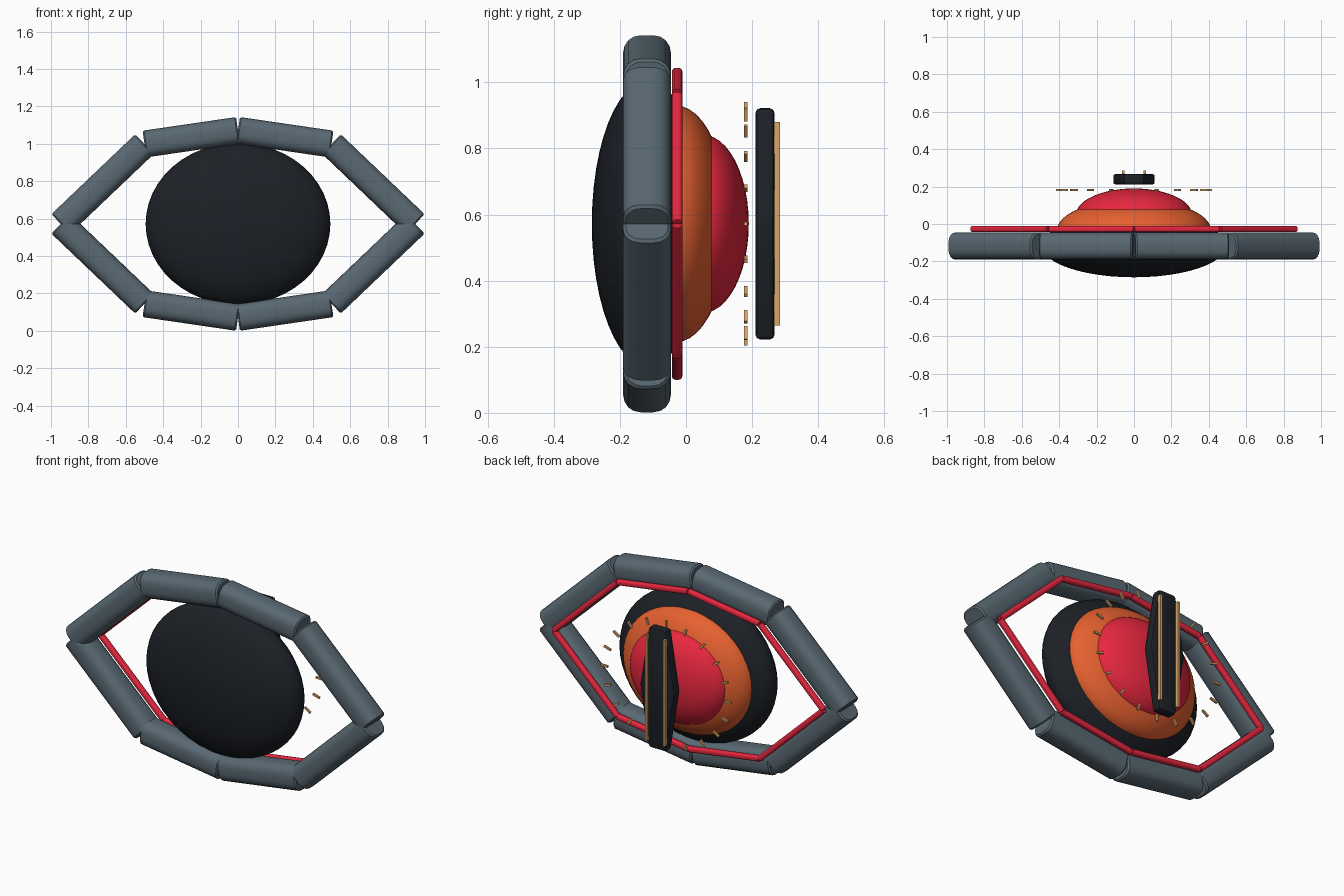
import bpy, bmesh, math
from mathutils import Vector, Matrix

if "Cube" in bpy.data.objects:
    bpy.data.objects.remove(bpy.data.objects["Cube"])

CZ = 0.572  # height of the eye centre


def material(name, rgb):
    m = bpy.data.materials.new(name)
    m.diffuse_color = (*rgb, 1)
    m.use_nodes = True
    m.node_tree.nodes["Principled BSDF"].inputs["Base Color"].default_value = m.diffuse_color
    return m


STEEL = material("steel", (0.10, 0.14, 0.17))
BLACK = material("black", (0.012, 0.015, 0.02))
ORANGE = material("orange", (0.80, 0.12, 0.03))
RED = material("red", (0.80, 0.02, 0.05))
GOLD = material("gold", (0.70, 0.38, 0.14))


def finish(name, bm, mat, angle=35):
    bmesh.ops.recalc_face_normals(bm, faces=bm.faces)
    me = bpy.data.meshes.new(name)
    bm.to_mesh(me)
    bm.free()
    ob = bpy.data.objects.new(name, me)
    bpy.context.collection.objects.link(ob)
    me.materials.append(mat)
    bpy.ops.object.select_all(action='DESELECT')
    ob.select_set(True)
    bpy.context.view_layer.objects.active = ob
    bpy.ops.object.shade_smooth_by_angle(angle=math.radians(angle))
    return ob


def bar(name, a, b, y, half, corner, chamfer, mat):
    """Rounded square bar between two (x, z) points, chamfered at its ends."""
    a, b = Vector((a[0], y, a[1])), Vector((b[0], y, b[1]))
    d = (b - a).normalized()
    side, up = Vector((0, 1, 0)), d.cross(Vector((0, 1, 0)))
    section = []
    for q in range(4):
        cx = (half - corner) * (1 if q in (0, 3) else -1)
        cy = (half - corner) * (1 if q < 2 else -1)
        for k in range(5):
            t = math.pi / 2 * (q + k / 4)
            section.append((cx + corner * math.cos(t), cy + corner * math.sin(t)))
    bm = bmesh.new()
    rings = []
    s = 1 - chamfer / half
    for p, f in ((a, s), (a + d * chamfer, 1), (b - d * chamfer, 1), (b, s)):
        rings.append([bm.verts.new(p + (side * u + up * v) * f) for u, v in section])
    n = len(section)
    for r0, r1 in zip(rings, rings[1:]):
        for i in range(n):
            j = (i + 1) % n
            bm.faces.new((r0[i], r0[j], r1[j], r1[i]))
    bm.faces.new(rings[0])
    bm.faces.new(rings[-1])
    return finish(name, bm, mat)


def box_bar(name, a, b, y, width, depth, mat):
    """Plain thin box between two (x, z) points."""
    a, b = Vector((a[0], y, a[1])), Vector((b[0], y, b[1]))
    d = b - a
    bm = bmesh.new()
    bmesh.ops.create_cube(bm, size=1)
    rot = Matrix.Rotation(-math.atan2(d.z, d.x), 4, 'Y')
    size = Matrix.Diagonal((d.length, depth, width, 1))
    bm.transform(Matrix.Translation((a + b) / 2) @ rot @ size)
    return finish(name, bm, mat)


def ellipsoid(name, y, radii, mat):
    bm = bmesh.new()
    bmesh.ops.create_uvsphere(bm, u_segments=48, v_segments=24, radius=1)
    bm.transform(Matrix.Translation((0, y, CZ)) @ Matrix.Rotation(0, 4, 'X')
                 @ Matrix.Diagonal((*radii, 1)))
    return finish(name, bm, mat, 60)


# Eyelid frame and the thin red trim behind it
outline = [(0, 0.5), (0.5, 0.427), (0.948, 0)]
for sx in (1, -1):
    for sz in (1, -1):
        for i in range(2):
            p, q = [(x * sx, z * sz) for x, z in outline[i:i + 2]]
            bar("lid_frame", (p[0], CZ + p[1]), (q[0], CZ + q[1]),
                -0.118, 0.072, 0.052, 0.008, STEEL)
            k = 0.913
            bar("lid_trim", (p[0] * k, CZ + p[1] * k), (q[0] * k, CZ + q[1] * k),
                -0.027, 0.016, 0.012, 0.003, RED)

# Nested eyeball domes
ellipsoid("eyeball", -0.115, (0.494, 0.17, 0.433), BLACK)
ellipsoid("iris_outer", -0.03, (0.41, 0.16, 0.358), ORANGE)
ellipsoid("iris_inner", 0.05, (0.31, 0.14, 0.27), RED)

# Vertical slit pupil
bm = bmesh.new()
hexagon = [(0.055, 0.35), (0.112, 0), (0.055, -0.35),
           (-0.055, -0.35), (-0.112, 0), (-0.055, 0.35)]
face = bm.faces.new([bm.verts.new((x, 0.21, CZ + z)) for x, z in hexagon])
ext = bmesh.ops.extrude_face_region(bm, geom=[face])
bmesh.ops.translate(bm, vec=(0, 0.058, 0),
                    verts=[g for g in ext["geom"] if isinstance(g, bmesh.types.BMVert)])
bmesh.ops.bevel(bm, geom=bm.edges[:], offset=0.015, segments=2, profile=0.5,
                affect='EDGES')
finish("pupil_slit", bm, BLACK)

# Gold pinstripes on the pupil
for sx in (1, -1):
    box_bar("pupil_stripe", (0.058 * sx, CZ - 0.308), (0.058 * sx, CZ + 0.308),
            0.276, 0.013, 0.018, GOLD)

# Ring of radial gold ticks
for i in range(20):
    c, s = math.cos(math.tau * i / 20), math.sin(math.tau * i / 20)
    box_bar("iris_tick", (0.373 * c, CZ + 0.327 * s), (0.418 * c, CZ + 0.368 * s),
            0.181, 0.011, 0.011, GOLD)
